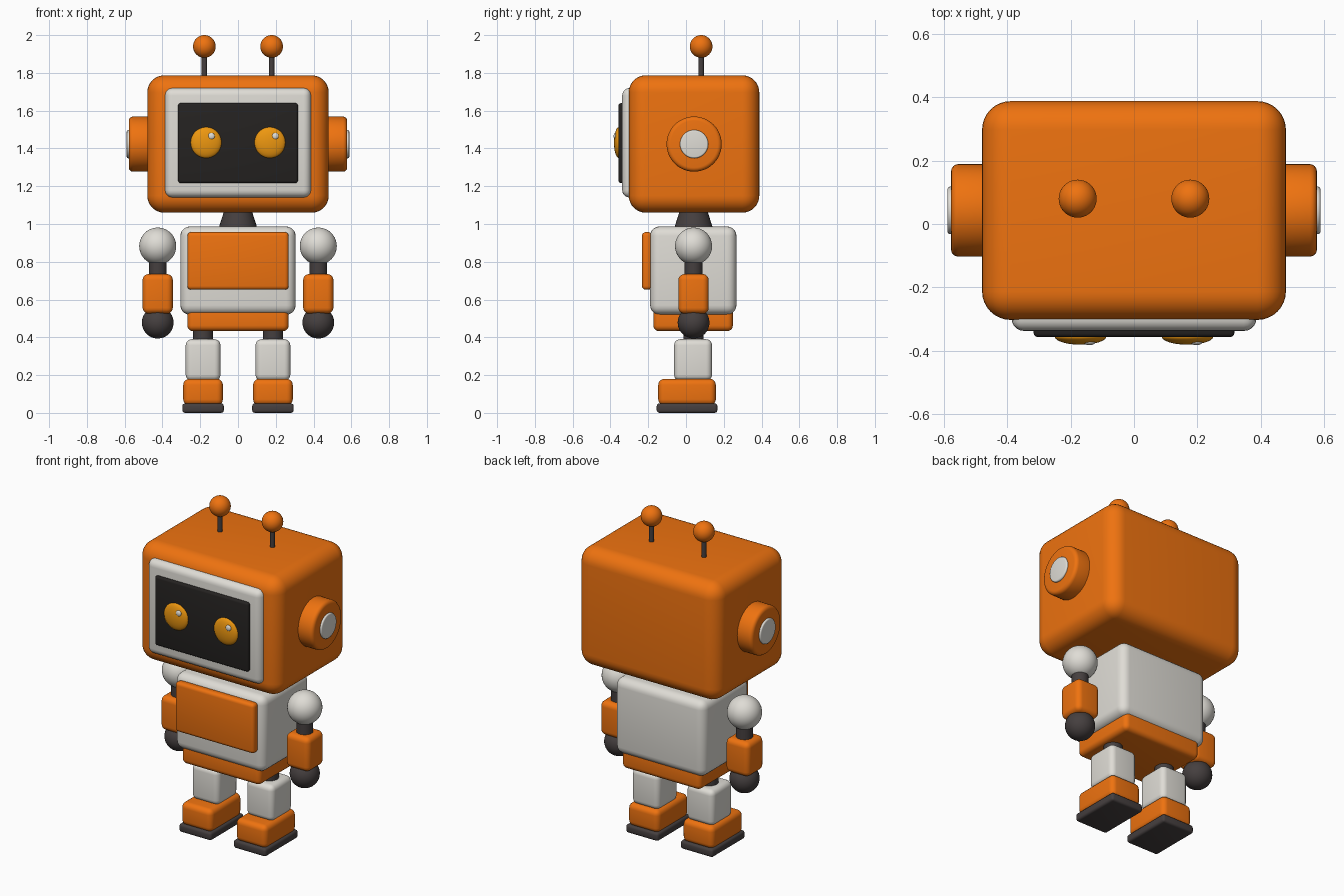
import bpy, math

if "Cube" in bpy.data.objects:
    bpy.data.objects.remove(bpy.data.objects["Cube"])


def material(name, rgb):
    m = bpy.data.materials.new(name)
    m.diffuse_color = (*rgb, 1)
    m.use_nodes = True
    m.node_tree.nodes["Principled BSDF"].inputs["Base Color"].default_value = m.diffuse_color
    return m


ORANGE = material("orange", (0.86, 0.17, 0.005))
WHITE = material("off_white", (0.74, 0.72, 0.67))
DARK = material("dark_joint", (0.06, 0.05, 0.05))
BLACK = material("black_screen", (0.018, 0.016, 0.015))
AMBER = material("amber", (0.85, 0.31, 0.005))
CY = 0.04  # depth centre shared by head, body and limbs


def finish(name, mat, bevel=0, segments=4):
    ob = bpy.context.object
    ob.name = ob.data.name = name
    ob.data.materials.append(mat)
    bpy.ops.object.transform_apply(location=False, rotation=True, scale=True)
    if bevel:
        mod = ob.modifiers.new("bevel", 'BEVEL')
        mod.width, mod.segments = bevel, segments
        mod.limit_method, mod.angle_limit = 'ANGLE', math.radians(40)
        bpy.ops.object.modifier_apply(modifier=mod.name)
    bpy.ops.object.shade_smooth_by_angle(angle=math.radians(35))
    return ob


def box(name, mat, x, y, z, bevel, segments=5):
    """Rounded box from (min, max) extents on each axis."""
    bpy.ops.mesh.primitive_cube_add(size=1, location=[sum(a) / 2 for a in (x, y, z)])
    bpy.context.object.scale = [a[1] - a[0] for a in (x, y, z)]
    return finish(name, mat, bevel, segments)


def ball(name, mat, loc, r, scale=(1, 1, 1)):
    bpy.ops.mesh.primitive_uv_sphere_add(segments=40, ring_count=24, radius=r, location=loc)
    bpy.context.object.scale = scale
    return finish(name, mat)


def rod(name, mat, x, y, z0, z1, r0, r1=None):
    bpy.ops.mesh.primitive_cone_add(vertices=32, radius1=r0, radius2=r0 if r1 is None else r1,
                                    depth=z1 - z0, location=(x, y, (z0 + z1) / 2))
    return finish(name, mat)


def disc(name, mat, side, x0, x1, z, r, bevel):
    """Bevelled cylinder lying along x, on the given side."""
    bpy.ops.mesh.primitive_cylinder_add(vertices=48, radius=r, depth=x1 - x0,
                                        location=(side * (x0 + x1) / 2, CY + 0.003, z),
                                        rotation=(0, math.pi / 2, 0))
    return finish(name, mat, bevel)


# Head and face plates
box("head", ORANGE, (-0.48, 0.48), (-0.303, 0.388), (1.06, 1.787), 0.09, 8)
box("face_frame", WHITE, (-0.387, 0.387), (-0.338, -0.24), (1.14, 1.72), 0.04)
box("face_screen", BLACK, (-0.317, 0.317), (-0.357, -0.30), (1.217, 1.64), 0.012, 3)

# Neck, torso, chest panel, hips
rod("neck", DARK, 0, CY, 0.97, 1.08, 0.105, 0.07)
box("torso", WHITE, (-0.305, 0.305), (-0.19, 0.267), (0.52, 0.987), 0.05)
box("chest_panel", ORANGE, (-0.268, 0.268), (-0.233, -0.18), (0.652, 0.957), 0.02, 4)
box("hips", ORANGE, (-0.268, 0.268), (-0.173, 0.248), (0.433, 0.56), 0.03)

for s, side in ((-1, "left"), (1, "right")):
    # Eye and its glint
    ball(f"{side}_eye", AMBER, (s * 0.169, -0.355, 1.431), 0.082, (1, 0.32, 1))
    ball(f"{side}_eye_glint", WHITE, (s * 0.169 + 0.028, -0.374, 1.465), 0.018, (1, 0.5, 1))

    # Ear and cap
    disc(f"{side}_ear", ORANGE, s, 0.44, 0.578, 1.423, 0.146, 0.022)
    disc(f"{side}_ear_cap", WHITE, s, 0.55, 0.589, 1.423, 0.075, 0.008)

    # Antenna
    rod(f"{side}_antenna_rod", DARK, s * 0.178, 0.08, 1.75, 1.93, 0.015)
    ball(f"{side}_antenna_ball", ORANGE, (s * 0.178, 0.08, 1.94), 0.06)

    # Arm
    ax = s * 0.425
    ball(f"{side}_shoulder", WHITE, (ax, CY, 0.883), 0.098)
    rod(f"{side}_upper_arm", DARK, ax, CY, 0.70, 0.85, 0.047)
    box(f"{side}_forearm", ORANGE, (ax - 0.08, ax + 0.08), (CY - 0.08, CY + 0.08), (0.525, 0.735), 0.032)
    ball(f"{side}_hand", DARK, (ax, CY, 0.478), 0.084)

    # Leg and foot
    lx = s * 0.185
    rod(f"{side}_thigh", DARK, lx, CY, 0.36, 0.46, 0.053)
    box(f"{side}_shin", WHITE, (lx - 0.092, lx + 0.092), (-0.063, 0.138), (0.17, 0.39), 0.032)
    box(f"{side}_foot", ORANGE, (lx - 0.105, lx + 0.105), (-0.147, 0.158), (0.04, 0.18), 0.032)
    box(f"{side}_sole", DARK, (lx - 0.11, lx + 0.11), (-0.155, 0.166), (0.0, 0.05), 0.014, 3)
